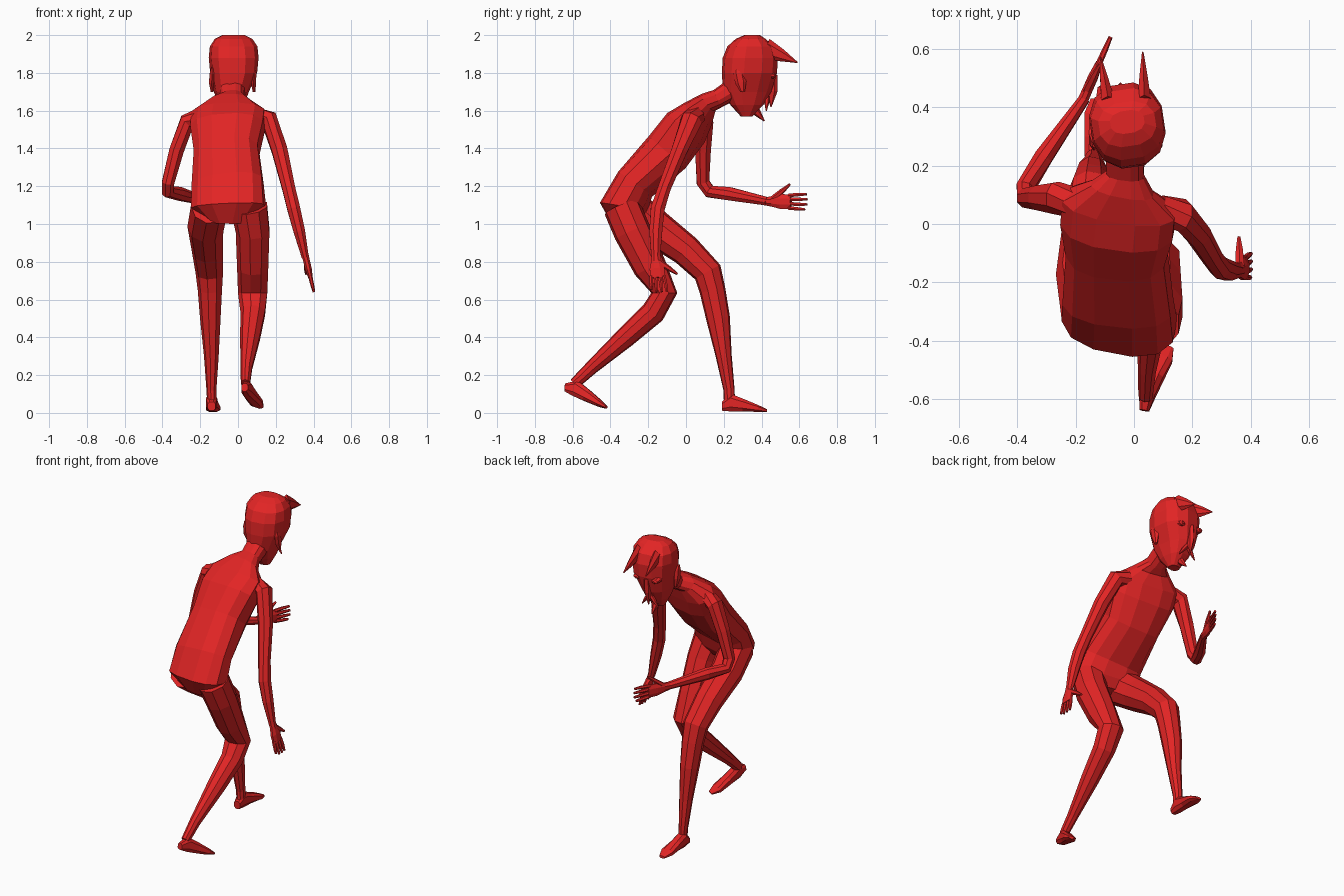
import bpy, bmesh, math
from mathutils import Vector as V

red = bpy.data.materials.new("red")
red.diffuse_color = (0.76, 0.018, 0.018, 1)


def loft(name, stations, sides=8, side=(1, 0, 0), axis=None, power=2.0):
    """Skin rings along a path; station = (x, y, z, half width, half depth)."""
    bm = bmesh.new()
    pts = [V(s[:3]) for s in stations]
    rings = []
    for i, s in enumerate(stations):
        if axis:
            t = V(axis).normalized()
        else:
            t = V()
            if i > 0:
                t += (pts[i] - pts[i - 1]).normalized()
            if i < len(pts) - 1:
                t += (pts[i + 1] - pts[i]).normalized()
            t.normalize()
        u = V(side)
        u = (u - t * u.dot(t)).normalized()
        v = t.cross(u)
        ring = []
        for k in range(sides):
            a = 2 * math.pi * (k + 0.5) / sides
            c, d = math.cos(a), math.sin(a)
            c = math.copysign(abs(c) ** (2 / power), c)
            d = math.copysign(abs(d) ** (2 / power), d)
            ring.append(bm.verts.new(pts[i] + u * s[3] * c + v * s[4] * d))
        rings.append(ring)
    for a, b in zip(rings, rings[1:]):
        for k in range(sides):
            n = (k + 1) % sides
            bm.faces.new((a[k], a[n], b[n], b[k]))
    bm.faces.new(rings[0])
    bm.faces.new(rings[-1])
    bmesh.ops.recalc_face_normals(bm, faces=bm.faces)
    me = bpy.data.meshes.new(name)
    bm.to_mesh(me)
    bm.free()
    me.materials.append(red)
    ob = bpy.data.objects.new(name, me)
    bpy.context.collection.objects.link(ob)
    return ob


def spike(name, base, tip, w, d, mid=0.6, sides=6):
    b, t = V(base), V(tip)
    m = b.lerp(t, 0.5)
    loft(name, [(*b, w, d), (*m, w * mid, d * mid), (*t, 0.003, 0.003)], sides)


def hand(name, wrist, tip, across, thumb_tip):
    w, t, ac = V(wrist), V(tip), V(across).normalized()

    def p(f, o=0.0):
        return w.lerp(t, f) + ac * o
    loft(name + "_palm", [(*p(-0.05), 0.022, 0.02), (*p(0.15), 0.03, 0.019),
                          (*p(0.35), 0.042, 0.019), (*p(0.6), 0.042, 0.013)], 8, across)
    for i, (o, l) in enumerate(((-0.035, 0.94), (-0.012, 1.0), (0.012, 1.0), (0.035, 0.98))):
        loft(f"{name}_finger_{i}", [(*p(0.55, o * 0.95), 0.011, 0.011),
                                    (*p(0.8, o * 1.1), 0.010, 0.010),
                                    (*p(l, o * 1.15), 0.007, 0.007)], 6, across)
    a, b = p(0.15, 0.01), V(thumb_tip)
    loft(name + "_thumb", [(*a, 0.018, 0.018), (*a.lerp(b, 0.55), 0.014, 0.014),
                           (*b, 0.006, 0.006)], 6, (1, 0.1, 0))


# bent torso with neck
loft("torso", [(-.05, -.32, 1.01, .10, .07), (-.05, -.33, 1.09, .20, .12),
               (-.055, -.27, 1.21, .193, .105), (-.06, -.10, 1.38, .175, .125),
               (-.055, 0, 1.51, .20, .12), (-.05, .065, 1.585, .20, .085),
               (-.04, .12, 1.645, .11, .055), (-.03, .17, 1.665, .065, .05),
               (-.03, .26, 1.72, .068, .058)], 12, (1, -.2, 0), power=2.5)

# head: horizontal rings given as (z, back y, front y, half width)
head = [(1.57, .29, .35, .035), (1.63, .235, .41, .065), (1.70, .195, .452, .09),
        (1.80, .19, .482, .122), (1.88, .195, .485, .13), (1.94, .22, .465, .125),
        (1.98, .265, .42, .10), (2.0, .31, .39, .06)]
loft("head", [(-.023 - .012 * (z < 1.75), (b + f) / 2, z, w, (f - b) / 2)
              for z, b, f, w in head], 12, (1, .15, 0), (0, 0, 1), 2.4)

# face details
spike("left_horn", (-.09, .42, 1.925), (-.115, .572, 1.865), .026, .05)
spike("right_horn", (.035, .42, 1.93), (.03, .59, 1.855), .026, .055)
spike("nose", (-.045, .455, 1.79), (-.05, .45, 1.62), .016, .03, 1.1)
spike("goatee", (-.04, .35, 1.62), (-.05, .415, 1.545), .028, .03)
for tag, x in (("left", -.105), ("right", .025)):
    loft(tag + "_eye", [(x, .435, 1.79, .026, .02), (x, .468, 1.785, .022, .015),
                        (x, .476, 1.784, .01, .006)], 8)
    spike(tag + "_moustache", (-.045, .43, 1.68), (-.045 + (x + .04) * .9, .425, 1.60), .014, .014, .9)
for tag, x in (("left", -.137), ("right", .085)):
    loft(tag + "_ear", [(x, .30, 1.70, .008, .012), (x - .003, .29, 1.75, .016, .03),
                        (x, .28, 1.80, .014, .03), (x, .27, 1.83, .006, .008)], 6)

# arms
loft("right_arm", [(.09, .05, 1.57, .05, .055), (.165, .03, 1.55, .05, .06),
                   (.22, -.035, 1.39, .045, .045), (.268, -.115, 1.19, .037, .037),
                   (.295, -.15, 1.08, .037, .04), (.325, -.16, .96, .033, .037),
                   (.357, -.16, .82, .02, .025)], 8)
loft("left_arm", [(-.19, .07, 1.57, .05, .055), (-.27, .09, 1.54, .045, .058),
                  (-.325, .09, 1.39, .042, .045), (-.37, .09, 1.22, .035, .037),
                  (-.372, .125, 1.172, .034, .036), (-.31, .23, 1.16, .034, .038),
                  (-.17, .43, 1.12, .02, .024)], 8)
hand("right_hand", (.357, -.16, .83), (.402, -.142, .64), (0, 1, 0), (.36, -.045, .735))
hand("left_hand", (-.175, .425, 1.12), (-.08, .642, 1.117), (0, 0, 1), (-.115, .55, 1.21))

# legs
loft("front_leg", [(-.15, -.31, 1.09, .10, .11), (-.17, -.17, .985, .098, .10),
                   (-.16, 0, .86, .085, .085), (-.15, .115, .745, .075, .078),
                   (-.147, .14, .65, .066, .07), (-.145, .17, .5, .056, .064),
                   (-.14, .20, .3, .04, .043), (-.14, .228, .12, .027, .03),
                   (-.138, .23, .05, .025, .03)], 9)
loft("rear_leg", [(.06, -.34, 1.09, .10, .10), (.08, -.285, .96, .092, .10),
                  (.08, -.19, .77, .085, .09), (.08, -.115, .635, .08, .07),
                  (.08, -.175, .53, .067, .066), (.065, -.32, .4, .054, .056),
                  (.045, -.5, .24, .032, .037), (.04, -.59, .155, .025, .03)], 9)

# feet
loft("front_foot", [(-.14, .19, .035, .022, .025), (-.14, .235, .055, .031, .05),
                    (-.138, .30, .042, .034, .036), (-.132, .38, .024, .041, .02),
                    (-.13, .43, .011, .02, .008)], 8, axis=(0, 1, 0), power=2.6)
loft("rear_foot", [(.035, -.64, .135, .018, .022), (.045, -.585, .13, .03, .045),
                   (.07, -.525, .092, .033, .034), (.1, -.46, .052, .036, .02),
                   (.122, -.422, .03, .016, .008)], 8, power=2.6)
